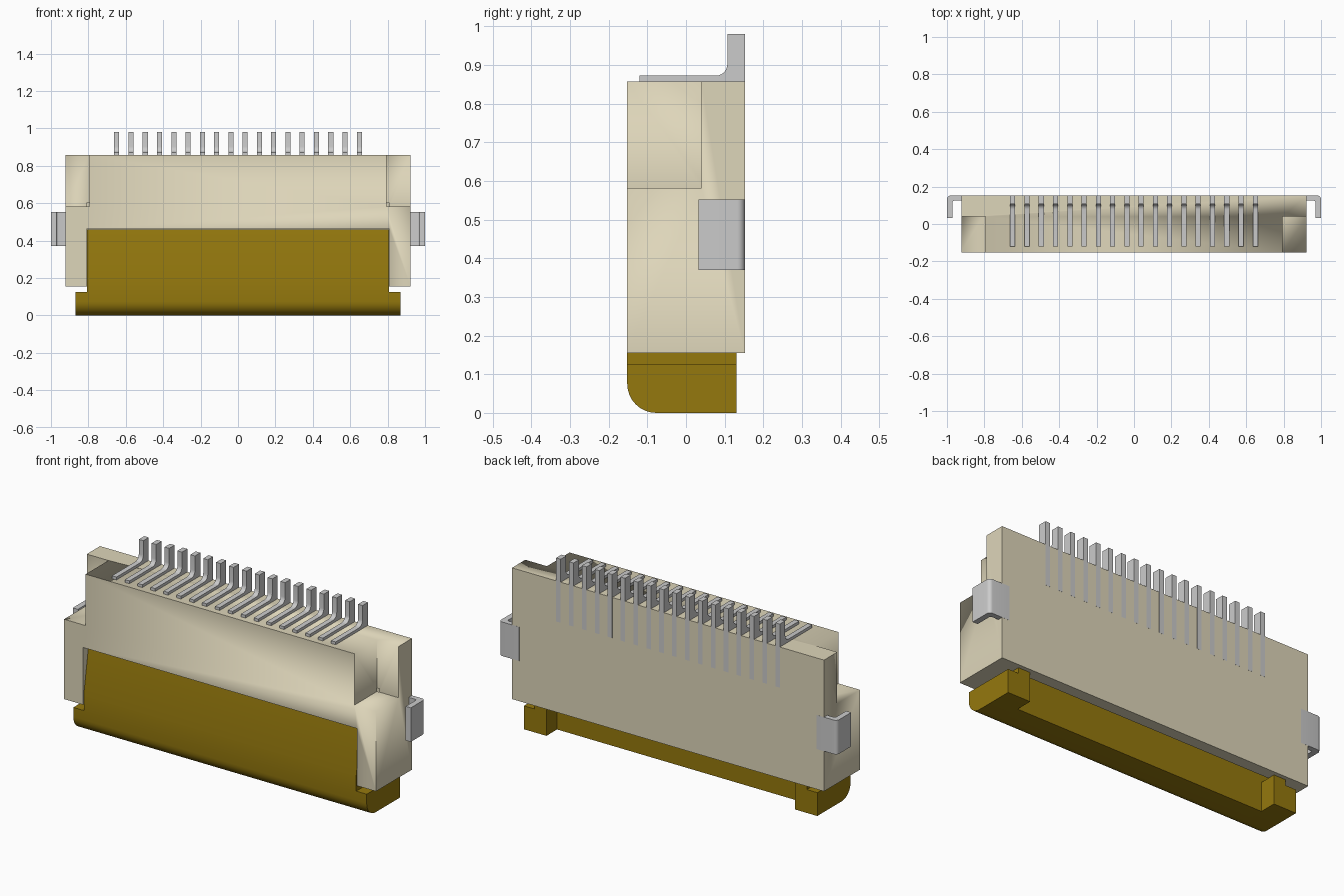
import bpy, bmesh, math
from mathutils import Vector

if "Cube" in bpy.data.objects:
    bpy.data.objects.remove(bpy.data.objects["Cube"])


def material(name, color):
    m = bpy.data.materials.new(name)
    m.diffuse_color = color
    m.use_nodes = True
    m.node_tree.nodes["Principled BSDF"].inputs["Base Color"].default_value = m.diffuse_color
    return m


CREAM = material("cream_plastic", (0.73, 0.67, 0.49, 1))
GOLD = material("gold_plastic", (0.30, 0.19, 0.004, 1))


def arc(cx, cy, r, a0, a1, n=8):
    return [(cx + r * math.cos(math.radians(a0 + (a1 - a0) * i / n)),
             cy + r * math.sin(math.radians(a0 + (a1 - a0) * i / n))) for i in range(n + 1)]


def add_prism(bm, profile, axis, lo, hi):
    """Extrude a (y,z) profile along x, or an (x,y) profile along z."""
    def place(p, t):
        return (t, p[0], p[1]) if axis == 'x' else (p[0], p[1], t)
    face = bm.faces.new([bm.verts.new(place(p, lo)) for p in profile])
    new = bmesh.ops.extrude_face_region(bm, geom=[face])['geom']
    shift = Vector((hi - lo, 0, 0)) if axis == 'x' else Vector((0, 0, hi - lo))
    bmesh.ops.translate(bm, verts=[g for g in new if isinstance(g, bmesh.types.BMVert)], vec=shift)


def make(name, prisms, mat=None):
    bm = bmesh.new()
    for p in prisms:
        add_prism(bm, *p)
    bmesh.ops.recalc_face_normals(bm, faces=bm.faces)
    me = bpy.data.meshes.new(name)
    bm.to_mesh(me)
    bm.free()
    ob = bpy.data.objects.new(name, me)
    bpy.context.collection.objects.link(ob)
    if mat:
        me.materials.append(mat)
    bpy.ops.object.select_all(action='DESELECT')
    ob.select_set(True)
    bpy.context.view_layer.objects.active = ob
    bpy.ops.object.shade_smooth_by_angle(angle=math.radians(30))
    return ob


def rect(a0, a1, b0, b1):
    return [(a0, b0), (a1, b0), (a1, b1), (a0, b1)]


def cut(target, cutter):
    cutter.hide_render = True
    mod = target.modifiers.new("cut", 'BOOLEAN')
    mod.operation = 'DIFFERENCE'
    mod.solver = 'EXACT'
    mod.object = cutter
    bpy.context.view_layer.objects.active = target
    bpy.ops.object.modifier_apply(modifier=mod.name)
    bpy.data.objects.remove(cutter)


# Housing, with stepped top corners, front pocket and cable slot
housing = make("housing", [(rect(-0.152, 0.152, 0.155, 0.857), 'x', -0.923, 0.923)], CREAM)
for lo, hi in ((-1.1, -0.795), (0.795, 1.1)):
    cut(housing, make("corner_cutter", [(rect(-0.3, 0.04, 0.582, 1.0), 'x', lo, hi)]))
pocket = [(-0.3, 0.1), (0.09, 0.1), (0.09, 0.6), (0.04, 0.6), (0.04, 0.461), (-0.3, 0.461)]
cut(housing, make("pocket_cutter", [(pocket, 'x', -0.81, 0.81)]))

# Locking slider: sloped tongue, shoulders and end blocks with a rounded front edge
nose = arc(-0.077, 0.075, 0.075, 180, 270)
tongue = [(-0.111, 0.46), (-0.152, 0.21)] + nose + [(0.04, 0.0), (0.04, 0.46)]
shoulder = [(-0.111, 0.46), (-0.152, 0.21)] + nose + [
    (0.13, 0.0), (0.13, 0.155), (0.04, 0.155), (0.04, 0.46)]
end = [(-0.152, 0.125)] + nose + [(0.13, 0.0), (0.13, 0.125)]
make("locking_slider", [
    (tongue, 'x', -0.735, 0.735),
    (shoulder, 'x', -0.806, -0.735), (shoulder, 'x', 0.735, 0.806),
    (end, 'x', -0.868, -0.806), (end, 'x', 0.806, 0.868)], GOLD)

# Row of contact pins: flat tail, inner bend, upright tip running down the back
pin = ([(-0.12, 0.857), (0.1, 0.857), (0.12, 0.64), (0.1525, 0.64), (0.1525, 0.98), (0.107, 0.98)]
       + arc(0.077, 0.902, 0.03, 0, -90, 6) + [(-0.12, 0.872)])
for i in range(18):
    x = (i - 8.5) * 0.0763
    make(f"contact_pin_{i + 1}", [(pin, 'x', x - 0.0135, x + 0.0135)])

# Side solder clips, bent to an L
for s, side in ((-1, "left"), (1, "right")):
    clip = ([(0.88, 0.1525)] + arc(0.98, 0.1325, 0.02, 90, 0, 6)
            + [(1.0, 0.032), (0.97, 0.032)] + arc(0.96, 0.115, 0.01, 0, 90, 4) + [(0.88, 0.125)])
    make(f"solder_clip_{side}", [([(s * x, y) for x, y in clip], 'z', 0.37, 0.552)])
